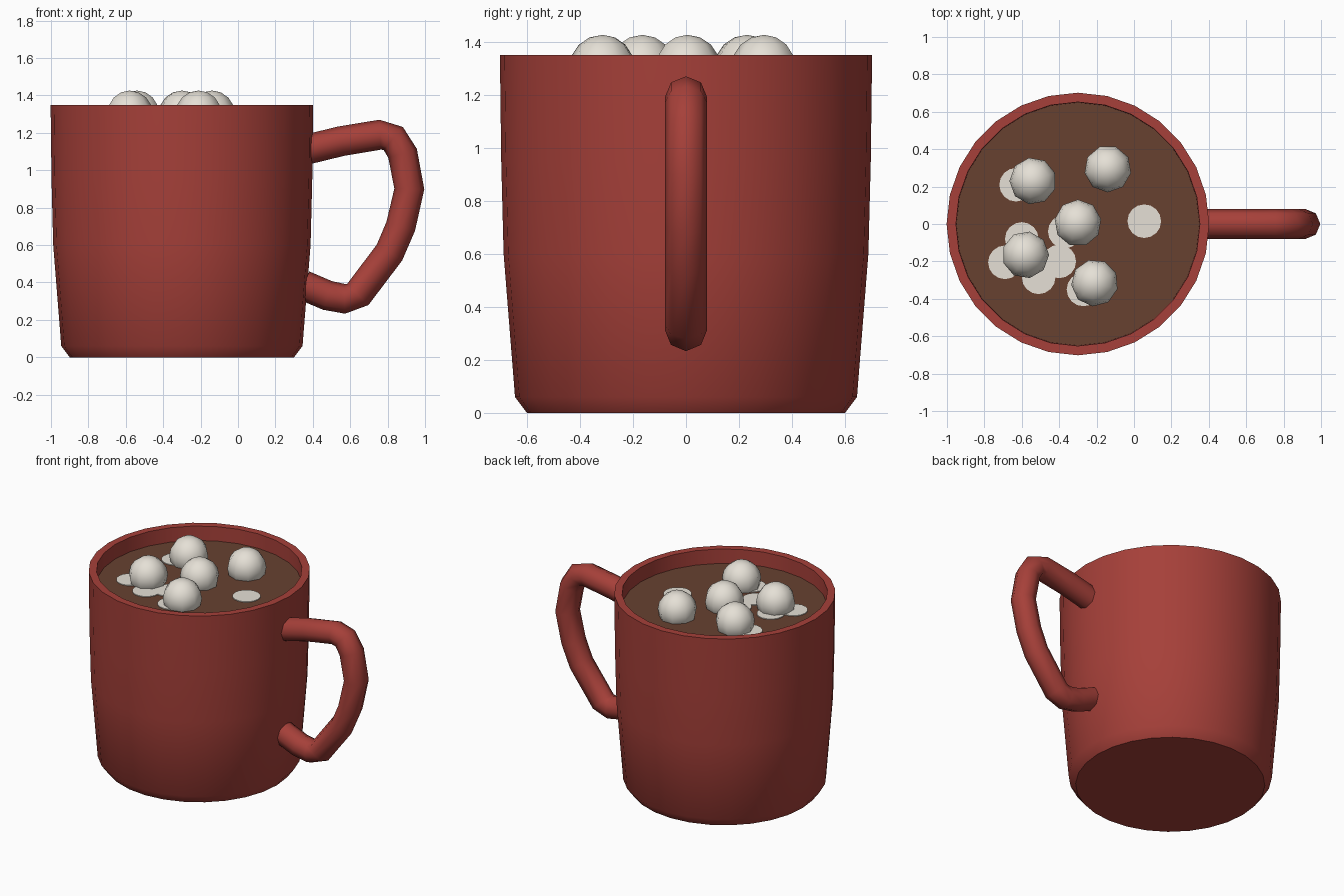
import bpy, bmesh
from math import sin, cos, pi, radians
from mathutils import Vector

if "Cube" in bpy.data.objects:
    bpy.data.objects.remove(bpy.data.objects["Cube"])

CX = -0.30      # mug axis
SIDES = 28


def material(name, rgb):
    m = bpy.data.materials.new(name)
    m.diffuse_color = (*rgb, 1)
    m.use_nodes = True
    m.node_tree.nodes["Principled BSDF"].inputs["Base Color"].default_value = m.diffuse_color
    return m


RED = material("red glaze", (0.38, 0.051, 0.041))
COCOA = material("cocoa brown", (0.136, 0.053, 0.030))
WHITE = material("marshmallow white", (0.787, 0.748, 0.674))


def finish(bm, name, mat, angle=35, loc=(0, 0, 0)):
    bmesh.ops.recalc_face_normals(bm, faces=bm.faces)
    me = bpy.data.meshes.new(name)
    bm.to_mesh(me)
    bm.free()
    me.materials.append(mat)
    me.shade_smooth()
    me.set_sharp_from_angle(angle=radians(angle))
    ob = bpy.data.objects.new(name, me)
    ob.location = loc
    bpy.context.collection.objects.link(ob)
    return ob


def skin(bm, rings):
    """Bridge successive rings of points and cap both ends."""
    vs = [[bm.verts.new(p) for p in ring] for ring in rings]
    n = len(vs[0])
    for a, b in zip(vs, vs[1:]):
        for i in range(n):
            j = (i + 1) % n
            bm.faces.new((a[i], a[j], b[j], b[i]))
    bm.faces.new(vs[0])
    bm.faces.new(vs[-1])


def turned(name, profile, mat, loc, sides=SIDES):
    bm = bmesh.new()
    skin(bm, [[(r * cos(2 * pi * i / sides), r * sin(2 * pi * i / sides), z)
               for i in range(sides)] for r, z in profile])
    return finish(bm, name, mat, loc=loc)


# Mug body: outside, rim, inside
turned("mug_body", [(0.60, 0), (0.645, 0.06), (0.688, 0.60), (0.697, 0.95),
                    (0.702, 1.35), (0.652, 1.35), (0.645, 0.95),
                    (0.635, 0.60), (0.59, 0.10)], RED, (CX, 0, 0))

# Cocoa surface
turned("cocoa", [(0.647, 1.20), (0.65, 1.25)], COCOA, (CX, 0, 0))

# Handle: octagonal tube swept along a path in the xz plane
path = [Vector((x, 0, z)) for x, z in [
    (0.365, 1.11), (0.55, 1.155), (0.76, 1.19), (0.83, 1.17), (0.88, 1.09),
    (0.916, 0.90), (0.87, 0.70), (0.81, 0.56), (0.64, 0.335), (0.57, 0.313),
    (0.48, 0.33), (0.35, 0.385)]]
rings = []
for k, p in enumerate(path):
    t = (path[min(k + 1, len(path) - 1)] - path[max(k - 1, 0)]).normalized()
    side = Vector((0, 1, 0))
    out = t.cross(side)
    rings.append([p + 0.08 * (cos(i * pi / 4) * side + sin(i * pi / 4) * out)
                  for i in range(8)])
bm = bmesh.new()
skin(bm, rings)
finish(bm, "handle", RED, angle=60)

# Marshmallows floating in the cocoa
for k, (x, y, rot) in enumerate([(-0.54, 0.23, 10), (-0.14, 0.295, 20),
                                 (-0.30, 0.005, 0), (-0.58, -0.165, 30),
                                 (-0.21, -0.315, 15)]):
    bm = bmesh.new()
    bmesh.ops.create_uvsphere(bm, u_segments=9, v_segments=8, radius=0.126)
    ob = finish(bm, f"marshmallow_{k + 1}", WHITE, 180, (x, y, 1.30))
    ob.rotation_euler.z = radians(rot)

# Flat foam patches on the cocoa
for k, (x, y) in enumerate([(0.055, 0.015), (-0.63, 0.21), (-0.60, -0.08),
                            (-0.69, -0.205), (-0.51, -0.285), (-0.40, -0.20),
                            (-0.37, -0.04), (-0.27, -0.35)]):
    turned(f"foam_patch_{k + 1}", [(0.09, 1.248), (0.09, 1.255)], WHITE,
           (x, y, 0), 16)
